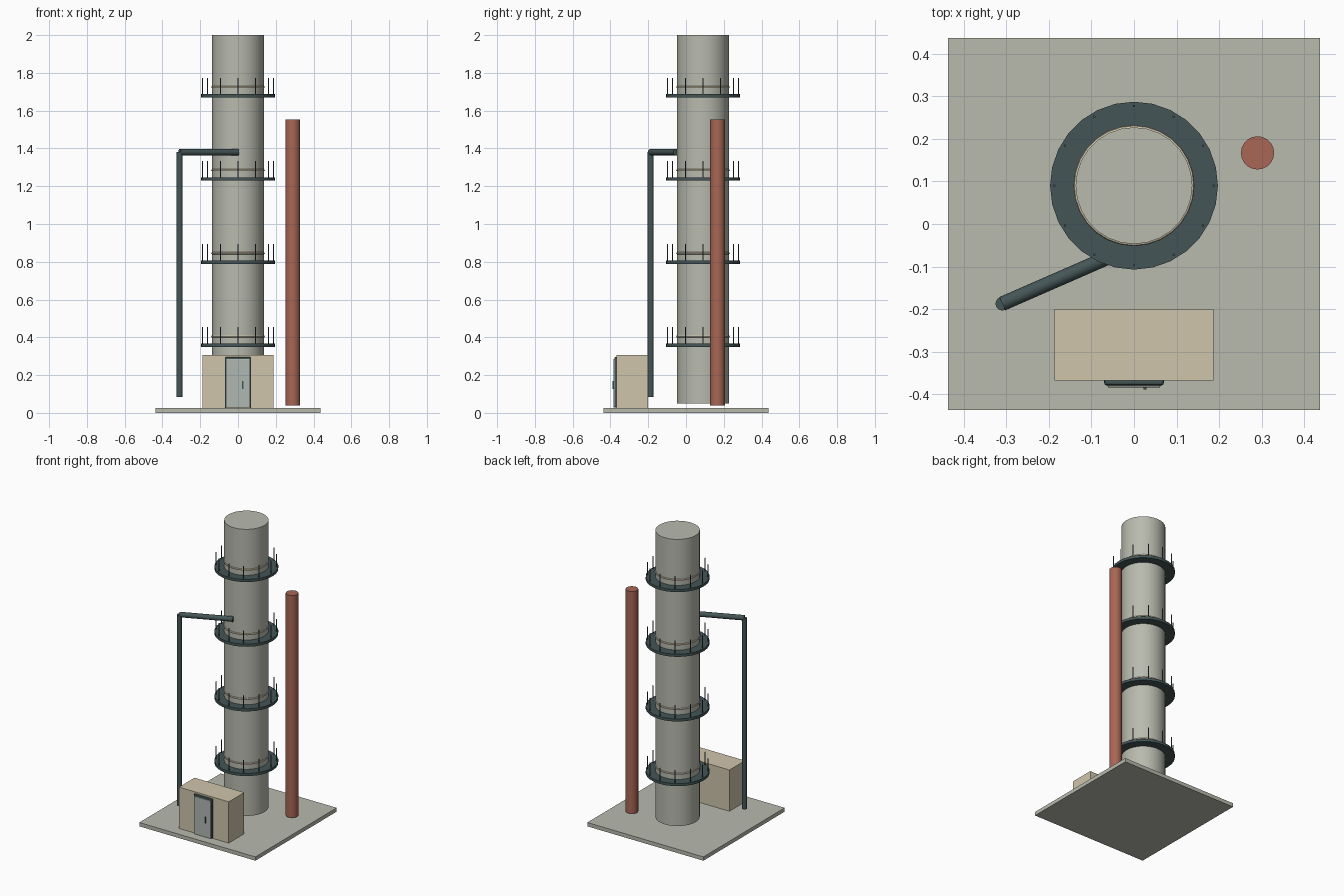
import bpy, math
from mathutils import Vector

if "Cube" in bpy.data.objects:
    bpy.data.objects.remove(bpy.data.objects["Cube"])


def mat(name, r, g, b):
    lin = [((c / 255 + 0.055) / 1.055) ** 2.4 for c in (r, g, b)]
    m = bpy.data.materials.new(name)
    m.diffuse_color = (*lin, 1)
    m.use_nodes = True
    m.node_tree.nodes["Principled BSDF"].inputs["Base Color"].default_value = m.diffuse_color
    return m


concrete = mat("concrete grey", 184, 186, 174)
cream = mat("cream", 207, 197, 171)
rust = mat("rust red", 168, 102, 86)
steel = mat("dark steel", 68, 85, 86)
door_grey = mat("door grey", 176, 184, 178)


def finish(name, m, smooth=False):
    o = bpy.context.object
    o.name = name
    o.data.materials.append(m)
    if smooth:
        bpy.ops.object.shade_smooth_by_angle(angle=math.radians(30))
    return o


def box(name, lo, hi, m, bevel=0):
    lo, hi = Vector(lo), Vector(hi)
    bpy.ops.mesh.primitive_cube_add(size=1, location=(lo + hi) / 2)
    o = finish(name, m)
    o.scale = hi - lo
    bpy.ops.object.transform_apply(location=False, rotation=False, scale=True)
    if bevel:
        b = o.modifiers.new("bevel", 'BEVEL')
        b.width, b.segments = bevel, 2
    return o


def rod(name, a, b, r, m, sides=16):
    a, b = Vector(a), Vector(b)
    d = b - a
    bpy.ops.mesh.primitive_cylinder_add(vertices=sides, radius=r, depth=d.length, location=(a + b) / 2)
    bpy.context.object.rotation_euler = d.to_track_quat('Z', 'Y').to_euler()
    return finish(name, m, sides > 8)


CX, CY = 0.0, 0.09

# Foundation slab and main column
box("foundation_slab", (-0.437, -0.437, 0), (0.437, 0.437, 0.026), concrete)
rod("column", (CX, CY, 0.05), (CX, CY, 2.0), 0.137, concrete, 28)

# Walkways: ring deck, cream band and twelve railing posts at each level
for i in range(4):
    z = 0.358 + 0.44 * i
    rod(f"walkway_{i}", (CX, CY, z - 0.009), (CX, CY, z + 0.009), 0.197, steel, 28)
    bpy.ops.mesh.primitive_torus_add(major_radius=0.136, minor_radius=0.006, major_segments=28,
                                     minor_segments=8, location=(CX, CY, z + 0.047))
    finish(f"column_band_{i}", cream, True)
    for k in range(12):
        a = k * math.tau / 12
        x, y = CX + 0.187 * math.cos(a), CY + 0.187 * math.sin(a)
        rod(f"railing_post_{i}_{k}", (x, y, z), (x, y, z + 0.096), 0.003, steel, 6)

# Standing red pipe
rod("red_pipe", (0.29, 0.167, 0.04), (0.29, 0.167, 1.552), 0.039, rust, 20)

# Dark feed pipe with its cross run into the column
rod("feed_pipe_riser", (-0.309, -0.187, 0.083), (-0.309, -0.187, 1.38), 0.016, steel)
rod("feed_pipe_cross_run", (-0.309, -0.187, 1.38), (0, -0.052, 1.38), 0.017, steel)

# Control shed with framed door
box("shed", (-0.187, -0.367, 0.026), (0.187, -0.2, 0.307), cream)
box("door_frame", (-0.07, -0.379, 0.028), (0.07, -0.36, 0.296), steel, 0.006)
box("door_panel", (-0.062, -0.384, 0.028), (0.062, -0.37, 0.285), door_grey, 0.003)
box("door_handle", (0.022, -0.389, 0.126), (0.029, -0.38, 0.168), steel)
